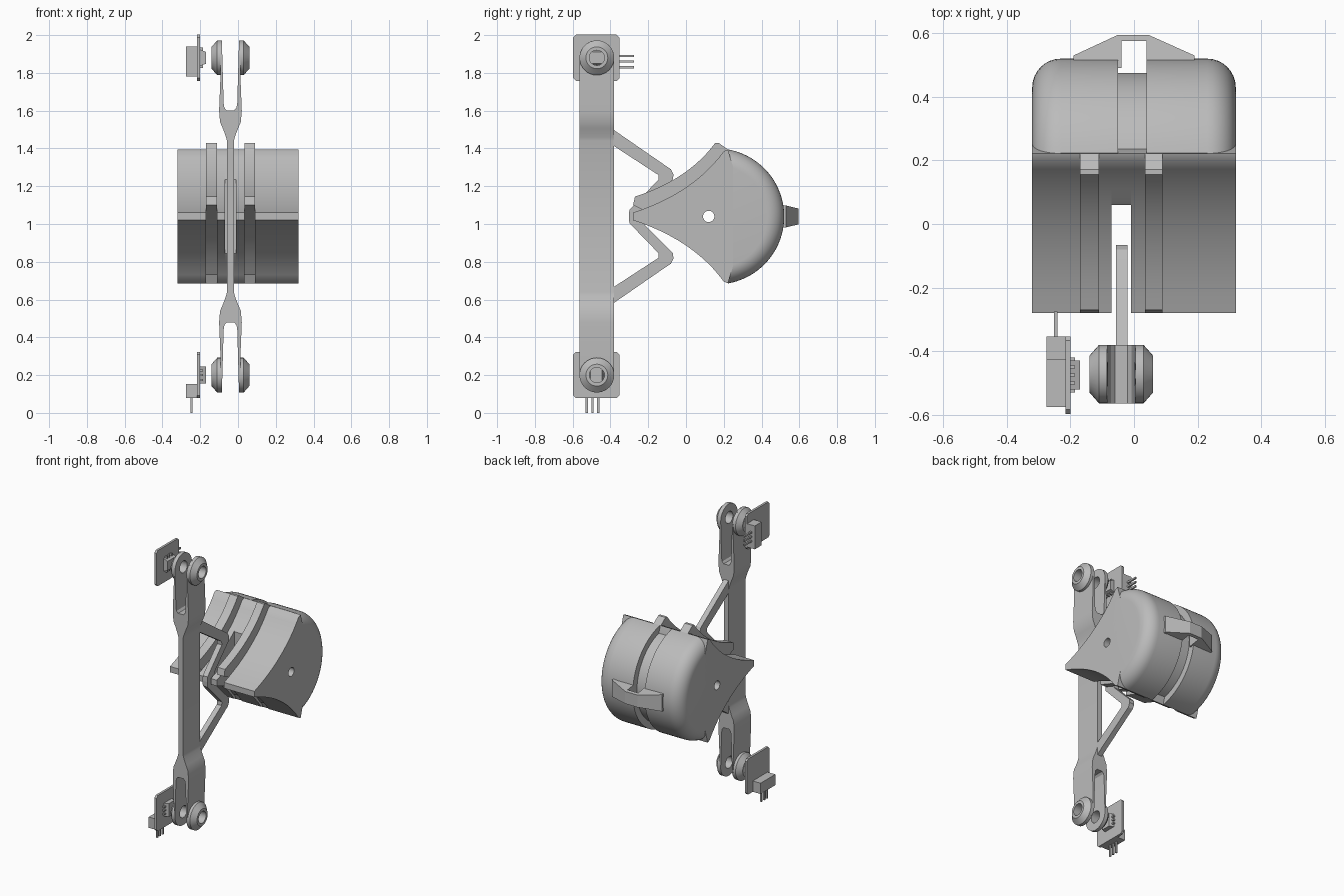
import bpy, bmesh, math

cube = bpy.data.objects.get("Cube")
if cube:
    bpy.data.objects.remove(cube)

grey = bpy.data.materials.new("plain grey")
grey.use_nodes = True
grey.diffuse_color = (0.5, 0.5, 0.5, 1)
grey.node_tree.nodes["Principled BSDF"].inputs["Base Color"].default_value = (0.5, 0.5, 0.5, 1)

MID = 1.04    # height of the symmetry plane
BAR_X = -0.04  # middle of the bar across x


def finish(name, bm):
    bmesh.ops.recalc_face_normals(bm, faces=bm.faces)
    mesh = bpy.data.meshes.new(name)
    bm.to_mesh(mesh)
    bm.free()
    mesh.materials.append(grey)
    ob = bpy.data.objects.new(name, mesh)
    bpy.context.collection.objects.link(ob)
    return ob


def smooth(ob):
    bpy.ops.object.select_all(action='DESELECT')
    ob.select_set(True)
    bpy.context.view_layer.objects.active = ob
    bpy.ops.object.shade_smooth_by_angle(angle=math.radians(30))


def prism(name, pts, axis, lo, hi):
    """Extrude a flat outline along one axis."""
    place = {'x': lambda a, b, t: (t, a, b),
             'y': lambda a, b, t: (a, t, b),
             'z': lambda a, b, t: (a, b, t)}[axis]
    bm = bmesh.new()
    rings = [[bm.verts.new(place(a, b, t)) for a, b in pts] for t in (lo, hi)]
    for ring in rings:
        bm.faces.new(ring)
    for i in range(len(pts)):
        j = (i + 1) % len(pts)
        bm.faces.new((rings[0][i], rings[0][j], rings[1][j], rings[1][i]))
    return finish(name, bm)


def box(name, x, y, z):
    return prism(name, [(y[0], z[0]), (y[1], z[0]), (y[1], z[1]), (y[0], z[1])], 'x', *x)


def circle(cy, cz, r, n=32, a0=0.0, a1=2 * math.pi):
    return [(cy + r * math.cos(a0 + (a1 - a0) * i / n),
             cz + r * math.sin(a0 + (a1 - a0) * i / n)) for i in range(n)]


def bezier(p, c, q, n=12):
    return [tuple((1 - t) ** 2 * p[k] + 2 * t * (1 - t) * c[k] + t * t * q[k] for k in (0, 1))
            for t in (i / n for i in range(n + 1))]


def revolve(name, profile, cy, cz, a0, a1, n, closed=False):
    """Turn an (x, radius) profile about the x direction."""
    bm = bmesh.new()
    rows = []
    for i in range(n if closed else n + 1):
        a = a0 + (a1 - a0) * i / n
        rows.append([bm.verts.new((x, cy + r * math.cos(a), cz + r * math.sin(a)))
                     for x, r in profile])
    m = len(profile)
    for i in range(n):
        p, q = rows[i], rows[(i + 1) % len(rows)]
        for k in range(m if closed else m - 1):
            l = (k + 1) % m
            bm.faces.new((p[k], p[l], q[l], q[k]))
    if not closed:
        bm.faces.new(rows[0])
        bm.faces.new(rows[-1])
        bmesh.ops.remove_doubles(bm, verts=bm.verts, dist=1e-5)
    return finish(name, bm)


def cut(ob, cutter, operation='DIFFERENCE'):
    mod = ob.modifiers.new("cut", 'BOOLEAN')
    mod.operation, mod.object, mod.solver = operation, cutter, 'EXACT'
    bpy.context.view_layer.objects.active = ob
    bpy.ops.object.modifier_apply(modifier=mod.name)
    bpy.data.objects.remove(cutter)


def flip(pts):
    return [(a, 2 * MID - b) for a, b in reversed(pts)]


# Body front: concave wedge slices, some raised as guide ribs
upper = bezier((-0.28, 1.06), (0.04, 1.165), (0.2, 1.385))
back = [(0.222, 1.394), (0.25, 1.30)]
plain = upper + back + flip(upper + back)
rib = (bezier((-0.27, 1.145), (0.015, 1.237), (0.155, 1.43)) + [(0.172, 1.43)] + back
       + flip(back) + [(0.2, 0.73)] + bezier((0.19, 0.73), (0.04, 0.945), (-0.28, 1.10)))
notched = [p for p in upper if p[0] > 0.06]
notched = [(0.06, 1.235)] + notched + back
notched = notched + flip(notched)
slices = [("body_front_right", plain, -0.32, -0.17), ("guide_rib_right", rib, -0.17, -0.11),
          ("slot_cheek_right", plain, -0.11, -0.07), ("slot_end", notched, -0.07, -0.01),
          ("slot_cheek_left", plain, -0.01, 0.035), ("guide_rib_left", rib, 0.035, 0.09),
          ("body_front_left", plain, 0.09, 0.32)]
for name, outline, lo, hi in slices:
    part = prism(name, outline, 'x', lo, hi)
    cut(part, prism("pivot_cutter", circle(0.12, MID, 0.03), 'x', lo - 0.1, hi + 0.1))
    smooth(part)

# Body back: rounded drum halves with a recessed core between them
SWEEP = math.radians(80)
fillet = [(0.23 + 0.09 * math.sin(t), 0.27 + 0.09 * math.cos(t))
          for t in (math.pi / 2 * i / 8 for i in range(9))]
for side, inner in ((-1, 0.05), (1, 0.04)):
    profile = [(side * x, r) for x, r in [(inner, 0), (inner, 0.36)] + fillet + [(0.32, 0)]]
    smooth(revolve("drum_left" if side > 0 else "drum_right", profile, 0.16, MID, -SWEEP, SWEEP, 40))
smooth(revolve("drum_core", [(-0.05, 0), (-0.05, 0.315), (0.04, 0.315), (0.04, 0)],
               0.16, MID, -SWEEP, SWEEP, 40))

# Clip bridging the back of the drum
clip = prism("back_clip", [(-0.19, 0.49), (-0.19, 0.53), (-0.05, 0.595), (0.045, 0.595), (0.19, 0.53),
                           (0.19, 0.49), (0.04, 0.49), (0.04, 0.575), (-0.04, 0.575), (-0.04, 0.49)],
             'z', MID - 0.06, MID + 0.06)
for v in clip.data.vertices:
    v.co.z = MID + (v.co.z - MID) * (1 - 4 * max(0, v.co.y - 0.52))

# Bent lever arms, mirrored top and bottom
arm = [(-0.385, 1.5), (-0.11, 1.31), (-0.08, 1.29), (-0.066, 1.262), (-0.07, 1.235), (-0.22, 1.085),
       (-0.22, MID), (-0.302, MID), (-0.3, 1.075), (-0.145, 1.235), (-0.147, 1.26), (-0.385, 1.415)]
prism("lever_arm_upper", arm, 'x', -0.057, -0.021)
prism("lever_arm_lower", flip(arm), 'x', -0.057, -0.021)

# Upright bar with a fork at each end
BAR_Y, REACH, R = -0.472, 0.84, 0.092
outer = ([(0.018, 0.4)] + bezier((0.018, 0.4), (0.024, 0.43), (0.055, 0.5), 4)
         + [(0.06, 0.56), (0.052, 0.76), (0.052, 0.95)])
inner = [(0.046, 0.95), (0.036, 0.6), (0.032, 0.575), (0.02, 0.562)]
half = outer + inner
top = [(BAR_X + x, MID + z) for x, z in half] + [(BAR_X - x, MID + z) for x, z in reversed(half)]
bar = prism("fork_bar", top + [(x, 2 * MID - z) for x, z in reversed(top)], 'y',
            BAR_Y - 0.12, BAR_Y + 0.12)
capsule = (circle(BAR_Y, MID + REACH, R, 24, 0, math.pi) + [(BAR_Y - R, MID + REACH)]
           + circle(BAR_Y, MID - REACH, R, 24, math.pi, 2 * math.pi) + [(BAR_Y + R, MID - REACH)])
cut(bar, prism("bar_outline", capsule, 'x', -0.5, 0.5), 'INTERSECT')
for s in (-1, 1):
    cut(bar, prism("bore_cutter", circle(BAR_Y, MID + s * REACH, 0.04), 'x', -0.5, 0.5))
smooth(bar)

# Bevelled bosses around the fork bores
for s, level in ((-1, "lower"), (1, "upper")):
    for side, word in ((-1, "right"), (1, "left")):
        ring = [(BAR_X + side * x, r) for x, r in
                [(0.048, 0.04), (0.048, R), (0.07, R), (0.1, 0.058), (0.1, 0.04)]]
        smooth(revolve(f"boss_{level}_{word}", ring, BAR_Y, MID + s * REACH, 0, 2 * math.pi, 32, True))

# Sensor boards; the lower one is turned a quarter
for level, cz, turned in (("upper", 1.88, False), ("lower", 0.2, True)):
    def turn(u, v):
        return (-0.475 + v, cz - u) if turned else (-0.475 + u, cz + v)

    def slab(name, x, u, v):
        (y0, z0), (y1, z1) = turn(u[0], v[0]), turn(u[1], v[1])
        return box(f"{name}_{level}", x, sorted((y0, y1)), sorted((z0, z1)))

    e, c = 0.122, 0.108
    plate = [(-e, -c), (-c, -e), (c, -e), (e, -c), (e, c), (c, e), (-c, e), (-e, c)]
    prism(f"board_{level}", [turn(u, v) for u, v in plate], 'x', -0.216, -0.2)
    slab("connector", (-0.275, -0.21), (0.048, 0.122), (-0.1, 0.06))
    for k in range(3):
        w = -0.05 + 0.03 * k
        slab(f"pin_{k + 1}", (-0.252, -0.241), (0.12, 0.2), (w - 0.006, w + 0.006))
        slab(f"sensor_leg_{k + 1}", (-0.2, -0.186), (0.025 * (k - 1) - 0.005, 0.025 * (k - 1) + 0.005),
             (-0.055, 0.055))
    sensor = slab("sensor", (-0.205, -0.17), (-0.045, 0.045), (-0.045, 0.045))
    for vert in sensor.data.vertices:
        if vert.co.x > -0.18:
            if turned:
                vert.co.y = -0.475 + (vert.co.y + 0.475) * 0.7
            else:
                vert.co.z = cz + (vert.co.z - cz) * 0.7
